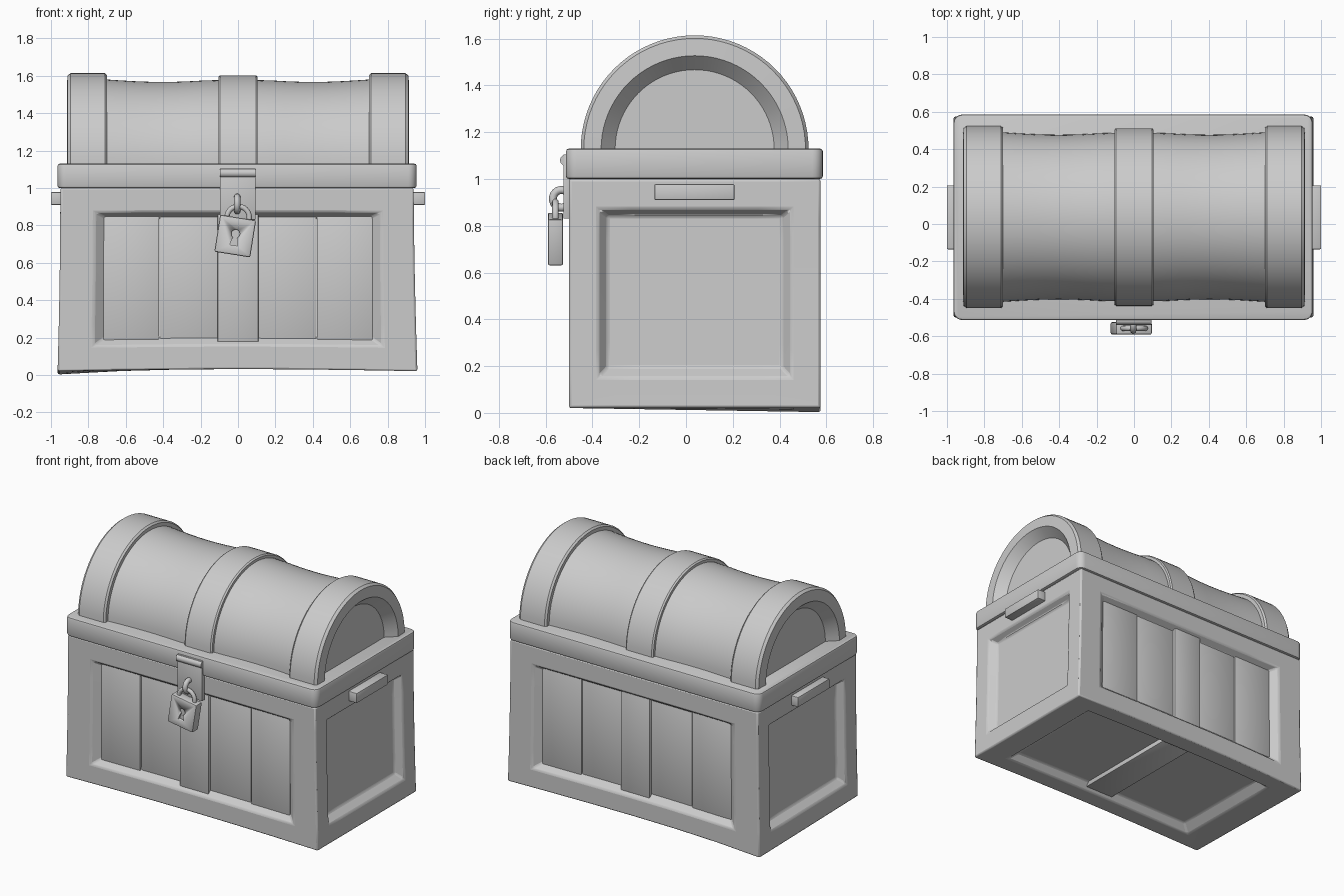
import bpy, bmesh, math
from mathutils import Vector

if "Cube" in bpy.data.objects:
    bpy.data.objects.remove(bpy.data.objects["Cube"])

CY = 0.037          # depth centre of the chest


def make(name, bm, loc=(0, 0, 0), rot_y=0.0):
    bmesh.ops.recalc_face_normals(bm, faces=bm.faces)
    me = bpy.data.meshes.new(name)
    bm.to_mesh(me)
    bm.free()
    ob = bpy.data.objects.new(name, me)
    bpy.context.collection.objects.link(ob)
    ob.location = loc
    ob.rotation_euler.y = rot_y
    return ob


def box_bm(lo, hi):
    bm = bmesh.new()
    bmesh.ops.create_cube(bm, size=1)
    for v in bm.verts:
        v.co = [lo[i] if v.co[i] < 0 else hi[i] for i in range(3)]
    return bm


def box(name, lo, hi, bevel=0.006, **kw):
    bm = box_bm(lo, hi)
    bmesh.ops.bevel(bm, geom=bm.edges[:], offset=bevel, segments=2, profile=0.5, affect='EDGES')
    return make(name, bm, **kw)


def tube(name, pts, radius, loc=(0, 0, 0), rot_y=0.0, cyclic=False):
    cu = bpy.data.curves.new(name, 'CURVE')
    cu.dimensions = '3D'
    cu.bevel_depth = radius
    cu.bevel_resolution = 4
    cu.use_fill_caps = True
    sp = cu.splines.new('POLY')
    sp.points.add(len(pts) - 1)
    for p, c in zip(sp.points, pts):
        p.co = (*c, 1)
    sp.use_cyclic_u = cyclic
    ob = bpy.data.objects.new(name, cu)
    bpy.context.collection.objects.link(ob)
    ob.location = loc
    ob.rotation_euler.y = rot_y


# chest body: box with sloped recessed panels on the sides and underside
bm = box_bm((-0.95, -0.5, 0.02), (0.945, 0.575, 1.0))
outer = ((-0.765, 0.765), (-0.375, 0.45), (0.15, 0.872))
inner = ((-0.705, 0.705), (-0.335, 0.41), (0.193, 0.84))
mid = (0, CY, 0.5)
for f in [f for f in bm.faces if f.calc_center_median().z < 0.9]:
    n = f.normal.copy()
    for rect, depth in ((outer, 0), (inner, 0.05)):
        bmesh.ops.inset_individual(bm, faces=[f], thickness=0.03, depth=0)
        for v in f.verts:
            for k in range(3):
                if abs(n[k]) < 0.5:
                    v.co[k] = rect[k][0] if v.co[k] < mid[k] else rect[k][1]
            v.co -= n * depth
bmesh.ops.subdivide_edges(bm, edges=bm.edges[:], cuts=5, use_grid_fill=True)
# hand-made warp: flared foot, bowed bottom edges, one low corner
for v in bm.verts:
    x, y, z = v.co
    low = max(0, 1 - z)
    v.co.x += math.copysign(0.016, x) * low ** 2 * min(1, abs(x)) - 0.006 * (1 - low) * (x > 0.8)
    v.co.z += low * (0.012 * math.cos(x * 1.6) - 0.02 * max(0, -x) ** 3 * (0.5 + y))
body = make("chest_body", bm)
bv = body.modifiers.new("soft_edges", 'BEVEL')
bv.width, bv.segments, bv.limit_method, bv.angle_limit = 0.01, 2, 'ANGLE', math.radians(25)

# planks and centre strap, front and back
for side, label in ((-1, "front"), (1, "back")):
    def span(a, b):
        ys = sorted((CY + side * (a - CY), CY + side * (b - CY)))
        return ys
    for i, (x0, x1, d) in enumerate(((-0.72, -0.422, 0.498), (-0.418, -0.09, 0.493),
                                     (0.09, 0.418, 0.494), (0.422, 0.72, 0.499))):
        y0, y1 = span(d + CY, 0.5)
        box(f"{label}_plank_{i}", (x0, y0, 0.185), (x1, y1, 0.852), 0.005)
    y0, y1 = span(0.554, 0.49)
    box(f"{label}_strap", (-0.11, y0, 0.175), (0.11, y1, 0.86), 0.007)
# strap across the underside
box("bottom_strap", (-0.11, -0.36, 0.05), (0.11, 0.435, 0.1), 0.007)

# lid rim with rounded vertical corners
bm = box_bm((-0.965, -0.513, 1.0), (0.955, 0.585, 1.13))
up = [e for e in bm.edges if abs(e.verts[0].co.z - e.verts[1].co.z) > 0.1]
bmesh.ops.bevel(bm, geom=up, offset=0.045, segments=5, profile=0.5, affect='EDGES')
flat = [e for e in bm.edges if abs(e.verts[0].co.z - e.verts[1].co.z) < 0.01]
bmesh.ops.bevel(bm, geom=flat, offset=0.012, segments=2, profile=0.5, affect='EDGES')
make("lid_rim", bm)

# domed lid: half-turn of one profile (bands, waisted barrel, recessed ends)
half = [(0, 0.475), (0.095, 0.475), (0.105, 0.468), (0.105, 0.450)]
half += [(0.105 + 0.595 * t / 8, 0.453 - 0.013 * math.sin(math.pi * t / 8)) for t in range(1, 9)]
half += [(0.70, 0.477), (0.712, 0.487), (0.895, 0.487), (0.912, 0.474),
         (0.915, 0.40), (0.85, 0.34), (0.85, 0.0)]
profile = [(-x, r) for x, r in half[:0:-1]] + half
bm = bmesh.new()
ring = [bm.verts.new((x, r, 0)) for x, r in profile]
edges = [bm.edges.new(p) for p in zip(ring, ring[1:])]
bmesh.ops.spin(bm, geom=ring + edges, cent=(0, 0, 0), axis=(1, 0, 0), angle=math.pi, steps=40)
bmesh.ops.remove_doubles(bm, verts=bm.verts, dist=1e-4)
make("domed_lid", bm, loc=(0, CY, 1.127))

# side handles
for s, label in ((-1, "left"), (1, "right")):
    xs = sorted((s * 0.92, s * 1.0))
    box(f"{label}_handle", (xs[0], -0.135, 0.91), (xs[1], 0.207, 0.978), 0.005)

# hasp plate, hinge barrel and staple
box("hasp_plate", (-0.097, -0.524, 0.83), (0.094, -0.495, 1.105), 0.004)
tube("hasp_hinge", [(-0.097, -0.515, 1.08), (0.094, -0.515, 1.08)], 0.024)
arc = [2 * math.pi * i / 24 for i in range(24)]
tube("hasp_staple", [(-0.004, -0.533 + 0.036 * math.cos(a), 0.915 + 0.038 * math.sin(a))
                     for a in arc], 0.017, cyclic=True)

# tilted padlock with shackle and keyhole
place = dict(loc=(-0.015, -0.558, 0.743), rot_y=math.radians(9))
lock = box("padlock_body", (-0.097, -0.033, -0.1), (0.097, 0.033, 0.1), 0.009, **place)
arch = [math.pi * i / 16 for i in range(17)]
tube("padlock_shackle", [(0.06, 0, 0.07)] + [(0.06 * math.cos(a), 0, 0.1 + 0.06 * math.sin(a))
     for a in arch] + [(-0.06, 0, 0.07)], 0.014, **place)
bm = bmesh.new()
key = [(0.023 * math.cos(math.radians(a)), 0.012 + 0.023 * math.sin(math.radians(a)))
       for a in range(-60, 241, 20)] + [(-0.021, -0.05), (0.021, -0.05)]
face = bm.faces.new([bm.verts.new((x, -0.06, z)) for x, z in key])
ext = bmesh.ops.extrude_face_region(bm, geom=[face])
bmesh.ops.translate(bm, vec=Vector((0, 0.045, 0)),
                    verts=[g for g in ext["geom"] if isinstance(g, bmesh.types.BMVert)])
cutter = make("keyhole_cutter", bm, **place)
cutter.hide_render = True
cutter.display_type = 'WIRE'
cut = lock.modifiers.new("keyhole", 'BOOLEAN')
cut.operation, cut.object, cut.solver = 'DIFFERENCE', cutter, 'EXACT'

# smooth shading with sharp edges kept
for ob in bpy.data.objects:
    ob.select_set(ob.type == 'MESH')
bpy.context.view_layer.objects.active = body
bpy.ops.object.shade_smooth_by_angle(angle=math.radians(30))
